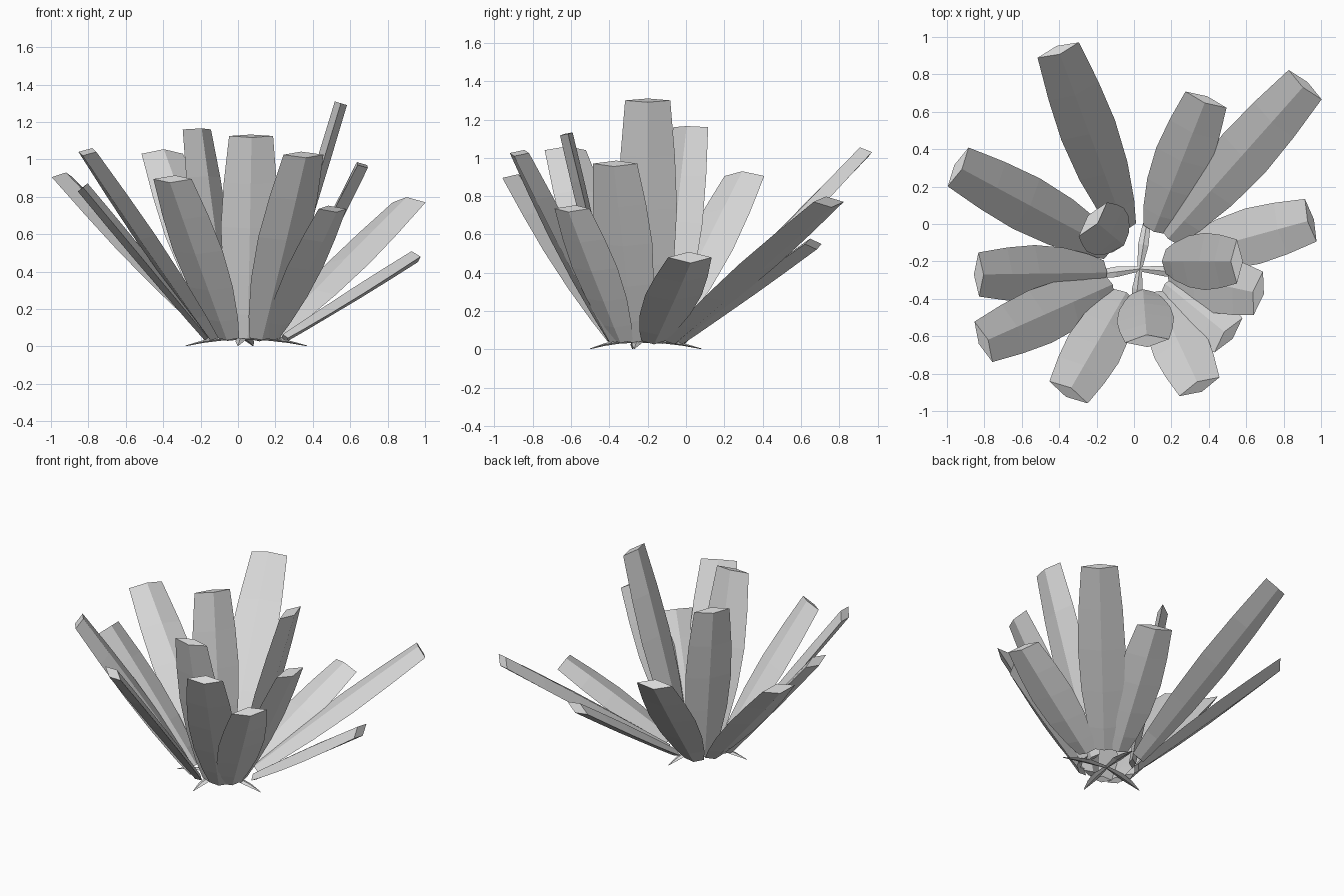
import bpy
import bmesh
from mathutils import Vector

cube = bpy.data.objects.get("Cube")
if cube:
    bpy.data.objects.remove(cube, do_unlink=True)

grey = bpy.data.materials.new("plain grey")
grey.use_nodes = True
colour = (0.7, 0.7, 0.7, 1)
grey.diffuse_color = colour
grey.node_tree.nodes["Principled BSDF"].inputs["Base Color"].default_value = colour


def blade(name, base, tip, profile):
    """Loft a diamond section from base to tip; profile rows: t, half width, half depth, lift."""
    base, tip = Vector(base), Vector(tip)
    axis = (tip - base).normalized()
    side = axis.cross(Vector((0, 0, 1))).normalized()
    normal = side.cross(axis)
    bm = bmesh.new()
    rings = []
    for t, w, d, lift in profile:
        centre = base.lerp(tip, t) + normal * lift
        rings.append([bm.verts.new(centre + offset) for offset in
                      (side * w, normal * d, side * -w, normal * -d)])
    for low, high in zip(rings, rings[1:]):
        for i in range(4):
            j = (i + 1) % 4
            bm.faces.new((low[i], low[j], high[j], high[i]))
    bm.faces.new(rings[0])
    bm.faces.new(rings[-1])
    bmesh.ops.recalc_face_normals(bm, faces=bm.faces)
    mesh = bpy.data.meshes.new(name)
    bm.to_mesh(mesh)
    bm.free()
    mesh.materials.append(grey)
    obj = bpy.data.objects.new(name, mesh)
    bpy.context.collection.objects.link(obj)
    return obj


# Leaves: base x, base y, tip x, tip y, tip height
leaf_profile = [(0, .065, .022, 0), (.12, .1, .026, 0), (.32, .137, .03, 0),
                (.55, .153, .034, 0), (.77, .142, .035, 0), (1, .118, .034, 0)]
leaves = [
    (-.05, -.02, -.405, .93, 1.03),
    (.11, -.03, .385, .665, .55),
    (.19, -.07, .915, .745, .77),
    (.25, -.17, .945, .02, .48),
    (.17, -.2, .55, -.2, 1.3),
    (.2, -.27, .665, -.37, .97),
    (.18, -.33, .505, -.595, .735),
    (.12, -.38, .35, -.87, 1.025),
    (.05, -.37, .07, -.625, 1.125),
    (-.05, -.38, -.35, -.9, .895),
    (-.13, -.33, -.805, -.63, 1.04),
    (-.16, -.26, -.83, -.27, .85),
    (-.13, -.13, -.94, .305, .905),
    (-.07, -.1, -.22, .025, 1.16),
]
for n, (bx, by, tx, ty, tz) in enumerate(leaves, 1):
    blade(f"leaf_{n}", (bx, by, .045), (tx, ty, tz), leaf_profile)

# Roots spreading from the middle of the underside
root_profile = [(0, .013, .01, 0), (.4, .028, .01, .012), (.7, .022, .007, .01), (1, .002, .002, 0)]
for n, (x, y) in enumerate([(-.28, -.28), (.37, -.27), (.08, .08), (0, -.5)], 1):
    blade(f"root_{n}", (.03, -.24, .045), (x, y, .003), root_profile)
